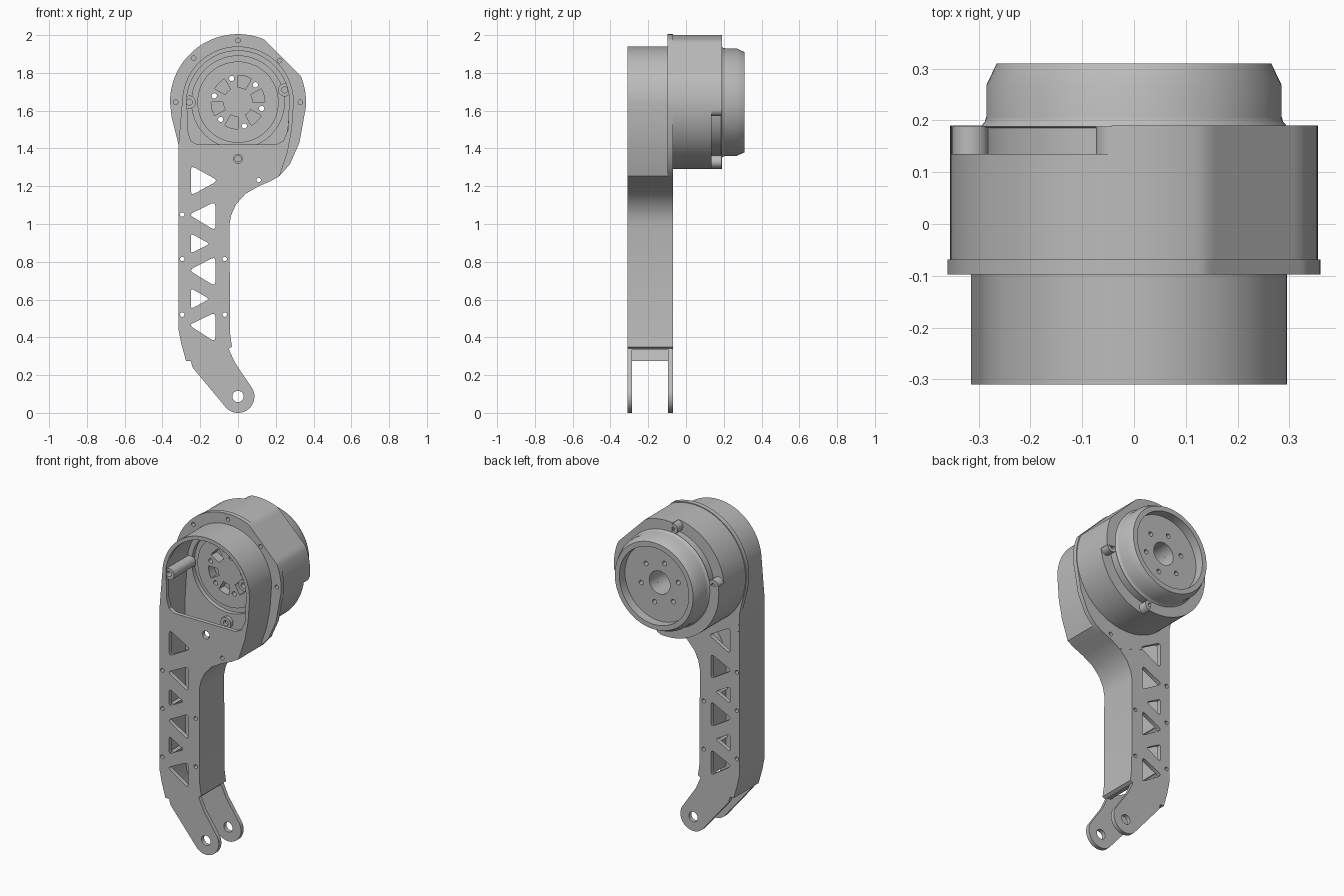
import bpy, bmesh
from math import sin, cos, radians

cube = bpy.data.objects.get("Cube")
if cube:
    bpy.data.objects.remove(cube)

grey = bpy.data.materials.new("machined grey")
grey.use_nodes = True
COLOR = (0.5, 0.5, 0.5, 1)
grey.diffuse_color = COLOR
grey.node_tree.nodes["Principled BSDF"].inputs["Base Color"].default_value = COLOR

AXIS = 1.645  # height of the motor axis


def arc(cx, cz, r, a0, a1, n):
    angles = [radians(a0 + (a1 - a0) * i / n) for i in range(n + 1)]
    return [(cx + r * cos(a), cz + r * sin(a)) for a in angles]


def circle(cx, cz, r, n=24):
    return arc(cx, cz, r, 0, 360, n)[:-1]


def polar(r, a):
    return r * cos(radians(a)), AXIS + r * sin(radians(a))


def flat_arc(r, flat, a0, a1, n):
    """Arc on the motor axis with one flat facing 45 degrees."""
    pts = []
    for i in range(n + 1):
        a = a0 + (a1 - a0) * i / n
        c = cos(radians(a - 45))
        pts.append(polar(min(r, flat / c) if c > 0.5 else r, a))
    return pts


def sector(r0, r1, a0, a1, n=24):
    return arc(0, AXIS, r1, a0, a1, n) + arc(0, AXIS, r0, a1, a0, n)


def rounded(pts, f=0.14):
    out = []
    for i, p in enumerate(pts):
        ends = [pts[i - 1], pts[(i + 1) % len(pts)]]
        a, b = [tuple(p[k] + (e[k] - p[k]) * f for k in (0, 1)) for e in ends]
        out += [a, tuple((a[k] + 2 * p[k] + b[k]) / 4 for k in (0, 1)), b]
    return out


def make(name, bm):
    bmesh.ops.recalc_face_normals(bm, faces=bm.faces)
    mesh = bpy.data.meshes.new(name)
    bm.to_mesh(mesh)
    bm.free()
    mesh.materials.append(grey)
    obj = bpy.data.objects.new(name, mesh)
    bpy.context.collection.objects.link(obj)
    return obj


def prisms(name, parts):
    """Extrude each (outline, y0, y1) along y."""
    bm = bmesh.new()
    for pts, y0, y1 in parts:
        front = [bm.verts.new((x, y0, z)) for x, z in pts]
        back = [bm.verts.new((x, y1, z)) for x, z in pts]
        bm.faces.new(front)
        bm.faces.new(back[::-1])
        for i in range(len(pts)):
            bm.faces.new((front[i - 1], front[i], back[i], back[i - 1]))
    return make(name, bm)


def lathe(name, profile, n=96):
    """Turn a closed (radius, y) profile around the motor axis."""
    bm = bmesh.new()
    rings = []
    for i in range(n):
        a = 360 * i / n
        ring = []
        for r, y in profile:
            x, z = polar(r, a)
            ring.append(bm.verts.new((x, y, z)))
        rings.append(ring)
    for i in range(n):
        for j in range(len(profile)):
            bm.faces.new((rings[i - 1][j - 1], rings[i - 1][j], rings[i][j], rings[i][j - 1]))
    return make(name, bm)


def cut(obj, parts):
    cutter = prisms("cutter", parts)
    cutter.hide_render = True
    mod = obj.modifiers.new("cut", 'BOOLEAN')
    mod.operation = 'DIFFERENCE'
    mod.solver = 'EXACT'
    mod.object = cutter
    bpy.context.view_layer.objects.active = obj
    bpy.ops.object.modifier_apply(modifier=mod.name)
    bpy.data.objects.remove(cutter)


# Hollow leg with an open bottom and fork ends
shin = (arc(0, .087, .087, -145, 40, 24)
        + [(-.016, .265), (-.05, .34), (-.032, .35), (-.042, .42), (-.045, 1), (-.035, 1.05),
           (-.01, 1.105), (.04, 1.16), (.11, 1.2), (.175, 1.228), (.22, 1.254),
           (.262, 1.38), (.285, 1.5)]
        + arc(0, AXIS, .295, 0, 175, 64)
        + [(-.315, 1.42), (-.315, .44), (-.3, .365), (-.275, .275), (-.25, .275), (-.24, .24)])
cavity = ([(-.4, -.1), (.2, -.1), (.2, .335), (-.07, .335), (-.07, 1), (-.06, 1.06),
           (-.03, 1.12), (.03, 1.185), (.1, 1.223), (.2, 1.275), (.24, 1.39), (.262, 1.5)]
          + arc(0, AXIS, .275, 0, 175, 64)
          + [(-.29, 1.42), (-.29, .44), (-.28, .36), (-.255, .27), (-.4, .27)])
leg = prisms("leg_shell", [(shin, -.31, -.07)])
cut(leg, [(cavity, -.285, -.095)])

# Front opening and the rear hole toward the motor
opening = (arc(0, AXIS, .272, -10, 190, 64)
           + [(-.268, 1.5), (-.25, 1.44), (-.215, 1.42), (.2, 1.42), (.24, 1.44), (.265, 1.5)])
motor_hole = (circle(0, AXIS, .245, 72), -.2, 0)
cut(leg, [(opening, -.4, -.2), motor_hole])

# Triangular windows, bolt holes and fork pin holes
windows = []
for z0, z1, zm, right in ((1.15, 1.31, 1.23, True), (.965, 1.118, 1.05, False),
                          (.845, .95, .895, True), (.67, .828, .755, False),
                          (.55, .66, .603, True), (.375, .532, .465, False)):
    base = -.25 if right else -.12
    tip = -.26 if not right else (-.105 if z1 - z0 > .13 else -.15)
    windows.append((rounded([(base, z0), (base, z1), (tip, zm)]), -.4, .03))
bolts = [(-.295, 1.05), (-.295, .815), (-.295, .52), (-.07, .815), (-.07, .52), (.11, 1.233)]
holes = [(circle(x, z, .012, 16), -.4, .03) for x, z in bolts]
holes += [(circle(0, .087, .03, 32), -.4, .03), (circle(0, 1.345, .024), -.4, -.2)]
cut(leg, windows + holes)

# Flange between leg and motor
edge = (flat_arc(.36, .333, -5, 180, 96)
        + [(-.352, 1.57), (-.315, 1.42), (-.305, 1.3), (-.22, 1.25), (.04, 1.165), (.11, 1.2),
           (.175, 1.228), (.22, 1.254), (.275, 1.317), (.325, 1.43)])
flange = prisms("motor_flange", [(edge, -.097, -.069)])
# the two upper windows stop below this plate, so only the first one crosses it
rim_bolts = [(0, 1.972), (-.235, 1.878), (.22, 1.865), (-.33, AXIS), (.33, AXIS), (.11, 1.233)]
cut(flange, [motor_hole, windows[0]]
    + [(circle(x, z, .012, 16), -.2, .03) for x, z in rim_bolts])

# Screw bosses inside the leg
for name, x, z, y0 in (("right_boss", -.258, AXIS, -.3), ("left_boss", .247, 1.71, -.3),
                       ("lower_boss", 0, 1.345, -.12)):
    boss = prisms(name, [(circle(x, z, .035), y0, -.09)])
    cut(boss, [(circle(x, z, .016, 16), -.4, -.1)])

# Motor housing with two stepped notches in its rear rim
slots = [(rounded(sector(.078, .142, a - 15, a + 15, 4), .1), -.12, -.03) for a in range(15, 375, 60)]
drills = [(circle(*polar(.13, a), .014, 16), -.2, .4) for a in range(45, 405, 60)]
bore = (circle(0, AXIS, .07, 48), -.04, .4)
housing = prisms("motor_housing", [(flat_arc(.355, .33, 0, 360, 120)[:-1], -.07, .19)])
cut(housing, [(sector(.28, .45, a, a + 76), .135, .25) for a in (-83, 97)])
cut(housing, slots + drills + [bore])

# Rounded lugs at the notch ends
for i, a in enumerate((-83, -7, 97, 173)):
    x, z = polar(.318, a)
    lug = prisms(f"rim_lug_{i + 1}", [(circle(x, z, .035), .13, .188)])
    cut(lug, [(circle(x, z, .014, 16), .15, .25)])

# Vented motor face seen through the leg opening
cover = prisms("motor_cover", [(circle(0, AXIS, .215, 72), -.085, -.068)])
cut(cover, slots + drills)

# Output rotor with a chamfered rim and recessed face
rotor = lathe("output_rotor", [(.07, .13), (.285, .13), (.285, .185), (.296, .188), (.288, .197),
                               (.285, .207), (.285, .268), (.265, .31), (.235, .31),
                               (.235, .255), (.07, .255)])
cut(rotor, drills)

# Smooth curved walls, keep machined edges sharp
bpy.ops.object.select_all(action='DESELECT')
for obj in bpy.context.collection.objects:
    if obj.type == 'MESH' and grey.name in obj.data.materials:
        bpy.context.view_layer.objects.active = obj
        obj.select_set(True)
        bpy.ops.object.shade_smooth_by_angle(angle=radians(30))
        obj.select_set(False)
